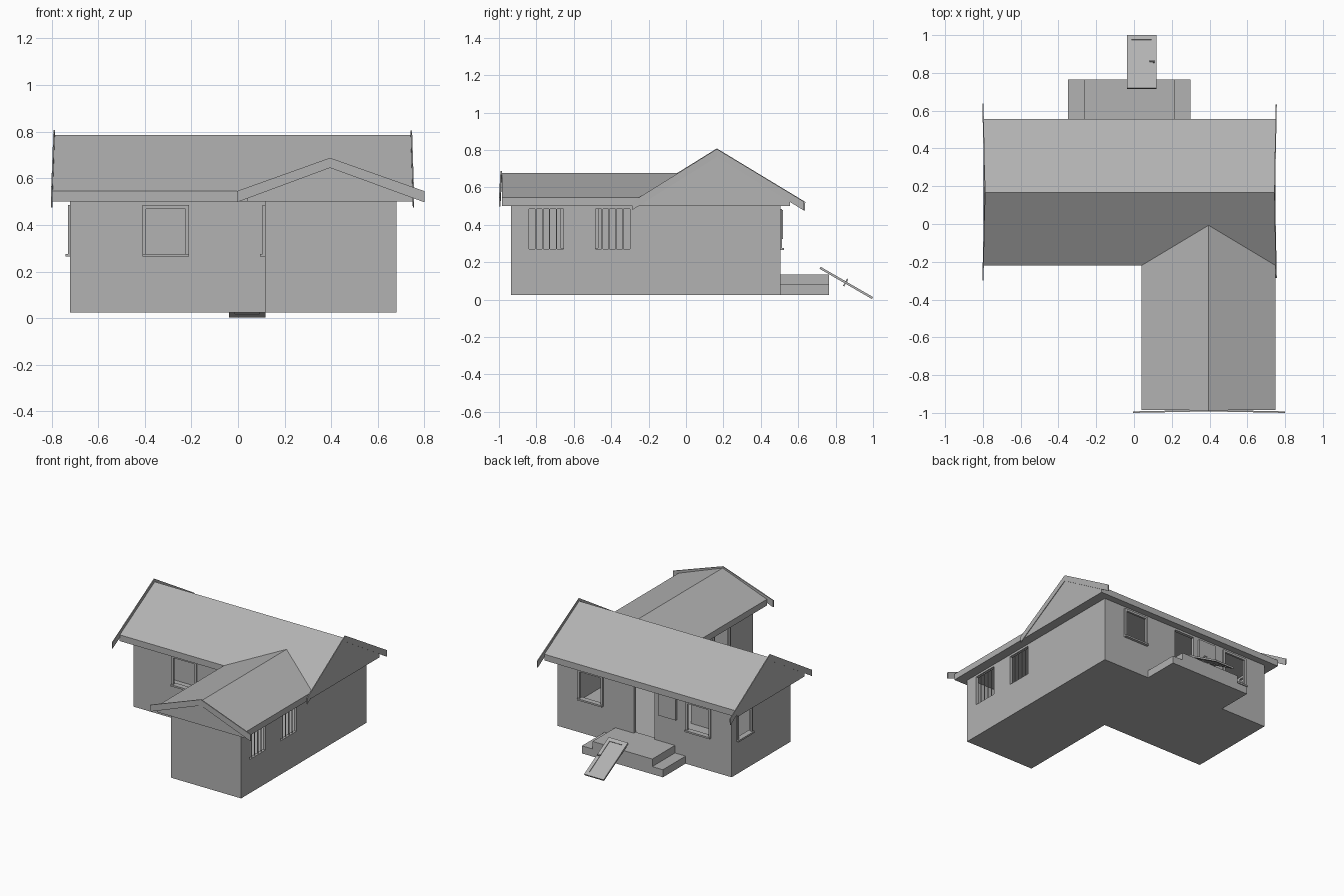
import bpy, bmesh, math
from mathutils import Matrix

if "Cube" in bpy.data.objects:
    bpy.data.objects.remove(bpy.data.objects["Cube"])

grey = bpy.data.materials.new("mid_grey")
grey.diffuse_color = (0.445, 0.445, 0.445, 1)
grey.use_nodes = True
grey.node_tree.nodes["Principled BSDF"].inputs["Base Color"].default_value = grey.diffuse_color


def mesh_object(name, verts, faces):
    mesh = bpy.data.meshes.new(name)
    mesh.from_pydata(verts, [], faces)
    bm = bmesh.new()
    bm.from_mesh(mesh)
    bmesh.ops.recalc_face_normals(bm, faces=bm.faces)
    bm.to_mesh(mesh)
    bm.free()
    mesh.materials.append(grey)
    ob = bpy.data.objects.new(name, mesh)
    bpy.context.collection.objects.link(ob)
    return ob


def loft(name, ring_a, ring_b):
    """Closed solid between two matching outlines."""
    n = len(ring_a)
    sides = [(i, (i + 1) % n, (i + 1) % n + n, i + n) for i in range(n)]
    caps = [tuple(range(n)), tuple(range(n, 2 * n))]
    return mesh_object(name, ring_a + ring_b, sides + caps)


def box(name, x, y, z):
    ring = [(x[0], y[0]), (x[1], y[0]), (x[1], y[1]), (x[0], y[1])]
    return loft(name, [(*p, z[0]) for p in ring], [(*p, z[1]) for p in ring])


def cut(target, cutter):
    mod = target.modifiers.new("cut", 'BOOLEAN')
    mod.operation = 'DIFFERENCE'
    mod.solver = 'EXACT'
    mod.object = cutter
    bpy.context.view_layer.objects.active = target
    bpy.ops.object.modifier_apply(modifier=mod.name)
    bpy.data.objects.remove(cutter)


# Hollow L-shaped walls, inside floor level with the porch
X0, X1, XW = -0.72, 0.68, 0.115
Y0, Y1, YM = -0.935, 0.505, -0.17
T = 0.022


def l_solid(name, d, z0, z1):
    ring = [(X0 + d, YM + d), (XW + d, YM + d), (XW + d, Y0 + d),
            (X1 - d, Y0 + d), (X1 - d, Y1 - d), (X0 + d, Y1 - d)]
    return loft(name, [(*p, z0) for p in ring], [(*p, z1) for p in ring])


walls = l_solid("walls", 0, 0.025, 0.5)
cut(walls, l_solid("room_cutter", T, 0.13, 0.6))
box("partition_wall", (X0 + T, -0.15), (0.14, 0.155), (0.13, 0.5))


def wall_box(name, axis, wall, out, span, depth, z):
    """Box placed on a wall; depth is measured outward from its face."""
    d = sorted((wall + out * depth[0], wall + out * depth[1]))
    return box(name, d, span, z) if axis == 'x' else box(name, span, d, z)


def window(name, axis, wall, out, a, b, barred=False):
    z0, z1, f = 0.27, 0.485, 0.016
    cut(walls, wall_box("window_cutter", axis, wall, out, (a, b), (-0.06, 0.05), (z0, z1)))
    if barred:
        step = (b - a) / 5
        for i in range(1, 5):
            c = a + step * i
            wall_box(f"{name}_bar_{i}", axis, wall, out, (c - 0.003, c + 0.003),
                     (-0.014, -0.008), (z0, z1))
        return
    dep = (-0.006, 0.009)
    wall_box(name + "_jamb_a", axis, wall, out, (a, a + f), dep, (z0, z1))
    wall_box(name + "_jamb_b", axis, wall, out, (b - f, b), dep, (z0, z1))
    wall_box(name + "_head", axis, wall, out, (a + f, b - f), dep, (z1 - f, z1))
    wall_box(name + "_sill", axis, wall, out, (a, b),
             (-0.02, 0.02), (z0 - 0.006, z0 + 0.006))


# Windows and bars
window("front_window", 'y', YM, -1, -0.41, -0.21)
window("back_window_right", 'y', Y1, 1, 0.31, 0.51)
window("back_window_left", 'y', Y1, 1, -0.555, -0.355)
window("left_window", 'x', X0, -1, 0.27, 0.45)
window("wing_window", 'x', XW, -1, -0.67, -0.47)
window("barred_window_front", 'x', X1, 1, -0.84, -0.655, True)
window("barred_window_back", 'x', X1, 1, -0.485, -0.30, True)

# Doorway and the small panel beside it
cut(walls, box("door_cutter", (-0.10, 0.065), (0.4, 0.6), (0.135, 0.485)))
box("wall_panel", (-0.28, -0.14), (Y1, Y1 + 0.014), (0.325, 0.48))

# Roofs: closed gable prisms, wing ending on the valley
EAVE, SOFFIT = 0.545, 0.5
main = [(-0.22, SOFFIT), (0.555, SOFFIT), (0.555, EAVE), (0.1675, 0.785), (-0.22, EAVE)]
loft("main_roof", [(-0.787 if z > 0.7 else -0.797, y, z) for y, z in main],
     [(0.742 if z > 0.7 else 0.75, y, z) for y, z in main])
wing = [(0.04, SOFFIT), (0.75, SOFFIT), (0.75, EAVE), (0.395, 0.677), (0.04, EAVE)]
valley = [-0.22, -0.22, -0.22, -0.007, -0.22]
loft("wing_roof", [(x, -0.985, z) for x, z in wing],
     [(x, y, z) for (x, z), y in zip(wing, valley)])


def bargeboard(name, outline, depth_of, axis, thick):
    """Chevron board leaning outward towards its lower ends."""
    def ring(off):
        pts = []
        for i, (u, z) in enumerate(outline):
            d = depth_of(i) + off
            pts.append((d, u, z) if axis == 'x' else (u, d, z))
        return pts
    quads = [(0, 1, 4, 5), (1, 2, 3, 4)]
    faces = quads + [tuple(i + 6 for i in q) for q in quads]
    faces += [(i, (i + 1) % 6, (i + 1) % 6 + 6, i + 6) for i in range(6)]
    return mesh_object(name, ring(0) + ring(thick), faces)


# Gable boards
main_l = [(-0.30, 0.52), (0.165, 0.808), (0.638, 0.522), (0.635, 0.475), (0.165, 0.762), (-0.30, 0.475)]
main_r = [(-0.285, 0.525), (0.165, 0.805), (0.63, 0.524), (0.632, 0.475), (0.165, 0.762), (-0.285, 0.48)]
apex = (1, 4)
bargeboard("gable_board_left", main_l, lambda i: -0.792 if i in apex else -0.803, 'x', 0.006)
bargeboard("gable_board_right", main_r, lambda i: 0.741 if i in apex else 0.75, 'x', 0.006)
wing_b = [(-0.005, 0.545), (0.395, 0.688), (0.80, 0.545), (0.80, 0.497), (0.395, 0.645), (-0.005, 0.497)]
bargeboard("gable_board_wing", wing_b, lambda i: -0.992 if i in apex else -1.0, 'y', 0.008)

# Back porch with a step on each side
prof = [(-0.35, 0.025), (0.30, 0.025), (0.30, 0.08), (0.215, 0.08),
        (0.215, 0.135), (-0.265, 0.135), (-0.265, 0.08), (-0.35, 0.08)]
loft("porch", [(x, Y1, z) for x, z in prof], [(x, 0.765, z) for x, z in prof])

# Fallen door leaning on the porch edge, with a sunken panel each side
pose = Matrix.Translation((0.040, 0.857, 0.089)) @ Matrix.Rotation(math.radians(-30), 4, 'X')
L, W, H, U, V = 0.162, 0.078, 0.006, 0.053, 0.134
slab = box("door_slab", (-W, W), (-L, L), (-H, H))
for s in (1, -1):
    z = sorted((s * 0.002, s * 0.02))
    cut(slab, box("panel_cutter", (-U, U), (-V, V), z))
parts = [slab]
for s, side in ((1, "top"), (-1, "under")):
    z = sorted((s * H, s * 0.022))
    parts.append(box(f"door_handle_stem_{side}", (0.060, 0.068), (-0.008, 0.000), z))
    z = sorted((s * 0.016, s * 0.022))
    parts.append(box(f"door_handle_{side}", (0.042, 0.068), (-0.008, 0.000), z))
for ob in parts:
    ob.matrix_world = pose
